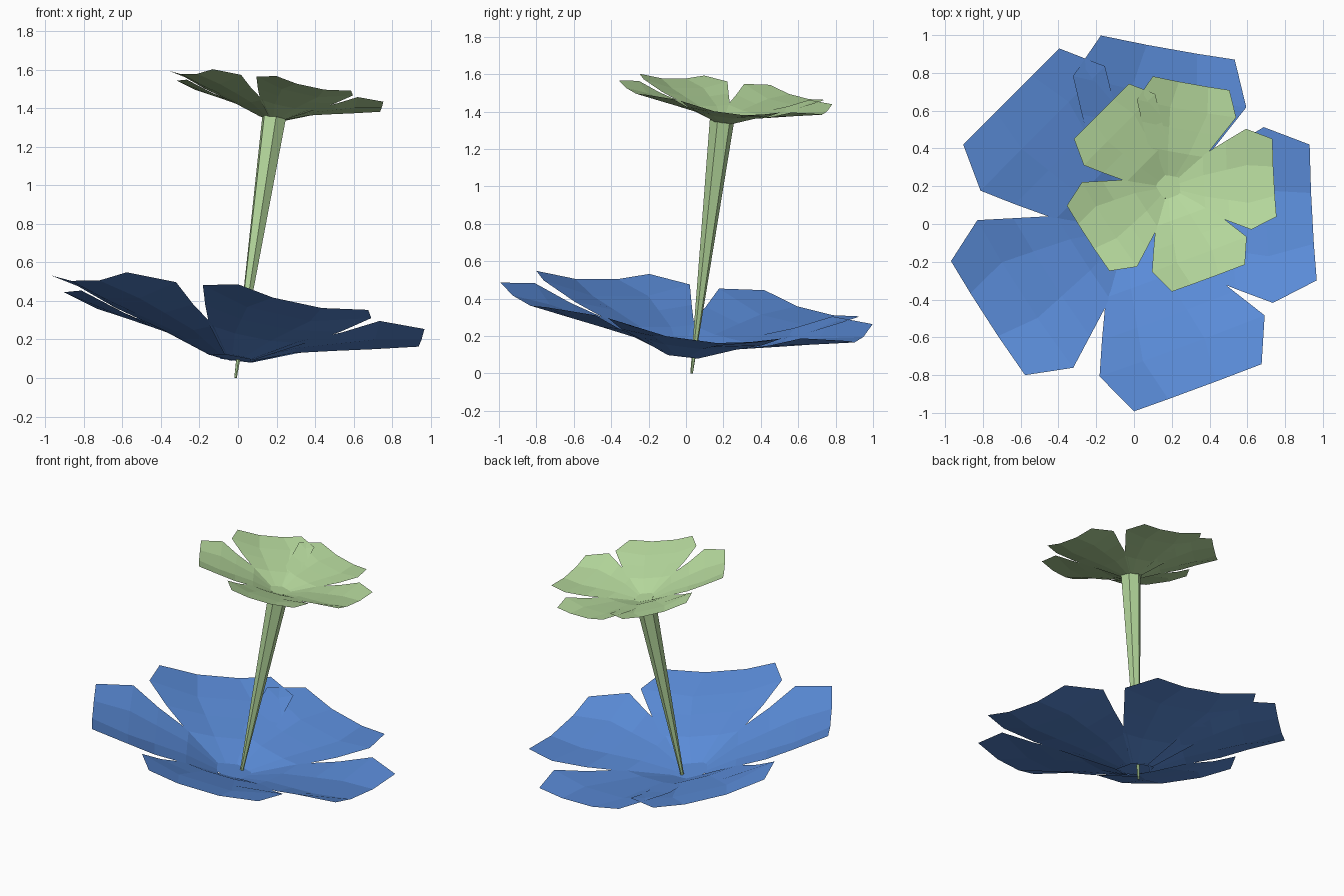
import bpy, bmesh
from math import sin, cos, radians
from mathutils import Vector, Matrix

cube = bpy.data.objects.get("Cube")
if cube:
    bpy.data.objects.remove(cube)


def make_material(name, rgb):
    mat = bpy.data.materials.new(name)
    mat.use_nodes = True
    mat.diffuse_color = (*rgb, 1)
    mat.node_tree.nodes["Principled BSDF"].inputs["Base Color"].default_value = (*rgb, 1)
    return mat


blue = make_material("petal_blue", (0.105, 0.266, 0.70))
green = make_material("leaf_green", (0.468, 0.694, 0.337))

# Petal rows: distance out, half width, height on the midline, height at the edge
ROWS = [(0.09, 0.08, 0.004, 0.004), (0.31, 0.262, 0.09, 0.112), (0.52, 0.373, 0.138, 0.182),
        (0.70, 0.466, 0.175, 0.262), (0.937, 0.36, 0.228, 0.27)]
COLUMNS = (-1, -0.45, 0.3, 1)
PETAL_ANGLES = (3, 79.8, 135, 213, 290.3)
TILT = Vector((0.15, 0.125))
CENTRE = Vector((0.013, 0.012))


def lean(x, y, h):
    """Tilt the cup so that it sits square to the leaning stem."""
    x = x + CENTRE.x + TILT.x * (h - 0.27)
    y = y + CENTRE.y + TILT.y * (h - 0.27)
    return Vector((x, y, 0.092 + h - TILT.x * x - TILT.y * y))


def finish(bm, name, mat):
    mesh = bpy.data.meshes.new(name)
    bm.to_mesh(mesh)
    bm.free()
    mesh.materials.append(mat)
    obj = bpy.data.objects.new(name, mesh)
    bpy.context.collection.objects.link(obj)
    return obj


def add_petal(bm, angle):
    c, s = cos(radians(angle)), sin(radians(angle))
    grid = []
    for u, half, low, high in ROWS:
        row = []
        for f in COLUMNS:
            v, h = f * half, low + (high - low) * f * f
            row.append(bm.verts.new(lean(u * c - v * s, u * s + v * c, h)))
        grid.append(row)
    for a, b in zip(grid, grid[1:]):
        for i in range(len(COLUMNS) - 1):
            bm.faces.new((a[i], b[i], b[i + 1], a[i + 1]))


def make_bloom(name, mat):
    bm = bmesh.new()
    for angle in PETAL_ANGLES:
        add_petal(bm, angle)
    # Flat floor in the middle of the cup
    ring = [radians(45 * i) for i in range(8)]
    bm.faces.new([bm.verts.new(lean(0.12 * cos(a), 0.12 * sin(a), 0.008)) for a in ring])
    return finish(bm, name, mat)


# Large lower bloom and its smaller copy at the top
make_bloom("lower_bloom", blue)
upper = make_bloom("upper_bloom", green)
upper.data.transform(Matrix.Translation((0.20, 0.21, 1.288)) @ Matrix.Scale(0.573, 4))

# Leaning stem, thin at the foot and wide at the top
foot, top = Vector((-0.013, 0.03, 0.001)), Vector((0.187, 0.192, 1.35))
axis = top - foot
bm = bmesh.new()
bmesh.ops.create_cone(bm, cap_ends=True, segments=6, radius1=0.007, radius2=0.066,
                      depth=axis.length,
                      matrix=Matrix.Translation((foot + top) / 2)
                      @ axis.to_track_quat('Z', 'Y').to_matrix().to_4x4())
finish(bm, "stem", green)
